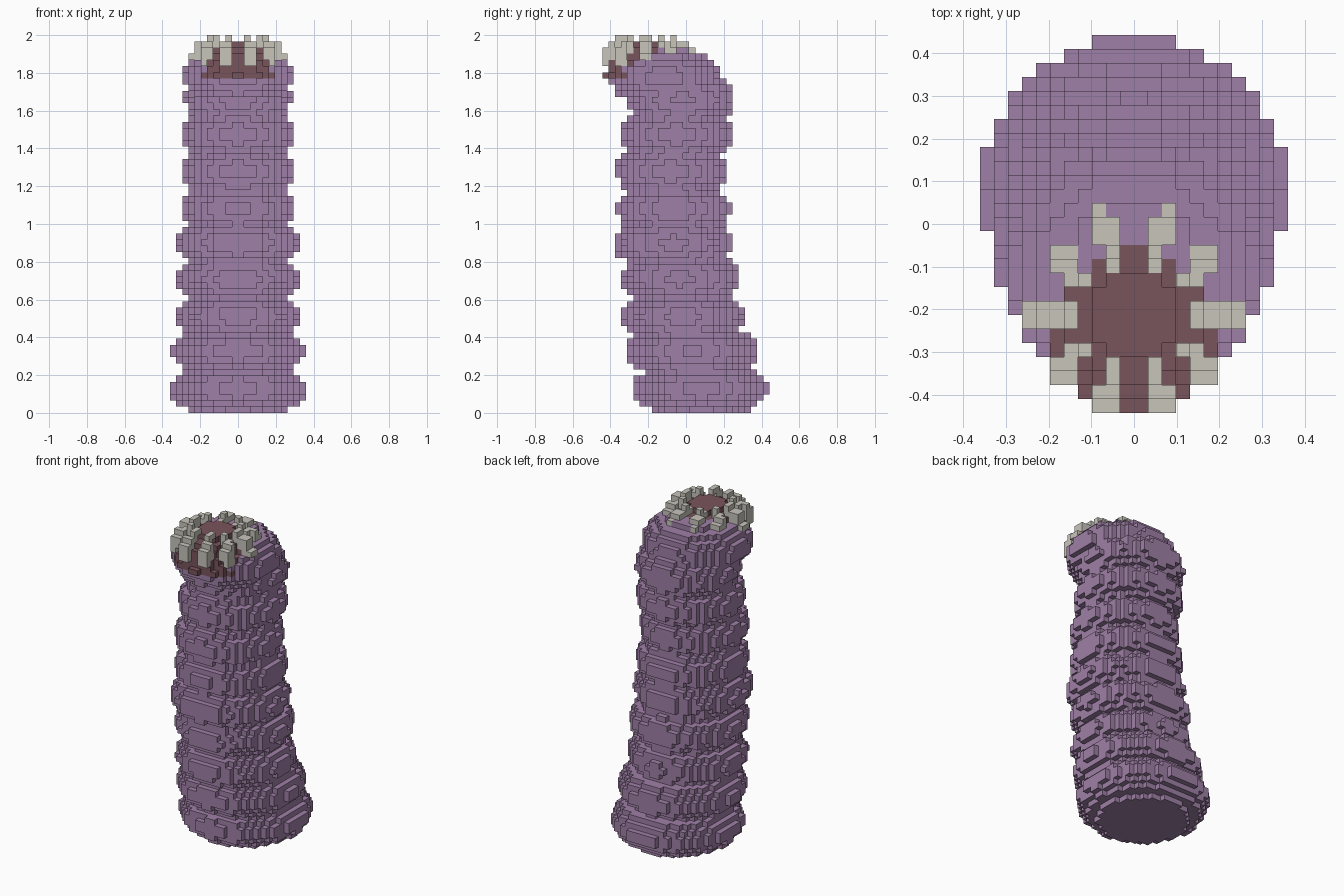
import bpy, bmesh, math
from mathutils import Vector

cube = bpy.data.objects.get("Cube")
if cube:
    bpy.data.objects.remove(cube, do_unlink=True)

H = 2 / 61                      # edge of one block
NX, NY, NZ = 11, 13.5, 61       # half width, half depth, height in blocks


def centre(c):
    return Vector(((c[0] + 0.5 - NX) * H, (c[1] + 0.5 - NY) * H, (c[2] + 0.5) * H))


def cell(p):
    return (math.floor(p.x / H + NX), math.floor(p.y / H + NY), math.floor(p.z / H))


GRID = [(i, j, k) for i in range(22) for j in range(27) for k in range(NZ)]


def ellipsoid(y, z, radius, height):
    """Blocks whose centres lie inside a round, flattened ball."""
    found = set()
    for c in GRID:
        p = centre(c)
        if (p.x**2 + (p.y - y)**2) / radius**2 + ((p.z - z) / height)**2 <= 1:
            found.add(c)
    return found


def material(name, colour):
    m = bpy.data.materials.new(name)
    m.use_nodes = True
    m.diffuse_color = (*colour, 1)
    m.node_tree.nodes["Principled BSDF"].inputs["Base Color"].default_value = (*colour, 1)
    return m


def build(name, cells, solid, mat):
    """Mesh only the block sides that are open to the air."""
    bm = bmesh.new()
    verts = {}

    def vert(q):
        if q not in verts:
            verts[q] = bm.verts.new(((q[0] - NX) * H, (q[1] - NY) * H, q[2] * H))
        return verts[q]

    for c in sorted(cells):
        for axis in range(3):
            u, v = (axis + 1) % 3, (axis + 2) % 3
            for side in (0, 1):
                near = list(c)
                near[axis] += 2 * side - 1
                if tuple(near) in solid:
                    continue
                ring = []
                for du, dv in ((0, 0), (1, 0), (1, 1), (0, 1)):
                    q = list(c)
                    q[axis] += side
                    q[u] += du
                    q[v] += dv
                    ring.append(vert(tuple(q)))
                bm.faces.new(ring if side else ring[::-1])
    mesh = bpy.data.meshes.new(name)
    bm.to_mesh(mesh)
    bm.free()
    mesh.materials.append(mat)
    bpy.context.collection.objects.link(bpy.data.objects.new(name, mesh))


# Body rings from the base up: height, forward offset, radius
rings = [(0.13, 0.08, 0.362), (0.33, 0.033, 0.35), (0.51, -0.02, 0.325),
         (0.71, -0.03, 0.322), (0.90, -0.07, 0.32), (1.08, -0.065, 0.308),
         (1.28, -0.08, 0.296), (1.475, -0.05, 0.296), (1.66, -0.025, 0.285)]
body = set()
for z, y, r in rings:
    body |= ellipsoid(y, z, r, 0.16)

# Head leaning forward
head = ellipsoid(-0.115, 1.78, 0.298, 0.165) - body

# Dark mouth dome, set into the head
MOUTH_Y = -6.5 * H
mouth = ellipsoid(MOUTH_Y, 1.78, 0.215, 0.2)
mouth = {c for c in mouth if c[2] >= 54}

# Ten teeth curling up and inward around the mouth
teeth = set()
for n in range(10):
    a = math.radians(36 * n)
    s = math.sin(a)
    path = [(0.226, 1.885 + 0.025 * s), (0.19, 1.935 + 0.01 * s), (0.14, 1.984 - 0.02 * max(s, 0))]
    pts = [Vector((r * math.cos(a), MOUTH_Y + r * s, z)) for r, z in path]
    for p0, p1, thick in ((pts[0], pts[1], 0.036), (pts[1], pts[2], 0.026)):
        for t in range(9):
            p = p0.lerp(p1, t / 8)
            teeth.add(cell(p))
            teeth |= {c for c in GRID if c[2] > 54 and (centre(c) - p).length < thick}

mouth -= teeth
head -= mouth | teeth
body -= mouth | teeth
solid = body | head | mouth | teeth

skin = material("dusty purple skin", (0.345, 0.215, 0.385))
flesh = material("dark red flesh", (0.19, 0.09, 0.107))
bone = material("pale bone", (0.58, 0.56, 0.50))

build("body", body, solid, skin)
build("head", head, solid, skin)
build("mouth", mouth, solid, flesh)
build("teeth", teeth, solid, bone)
